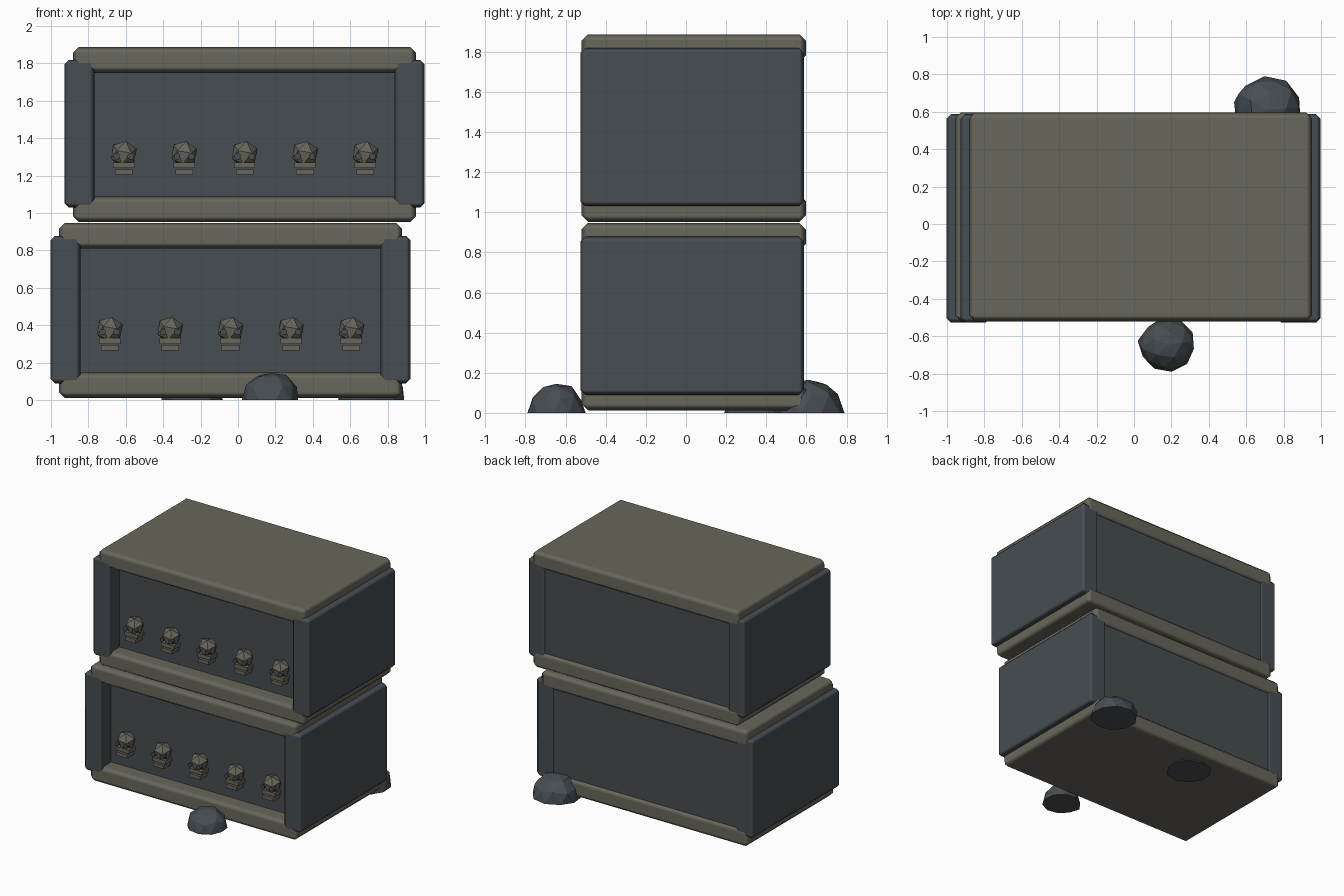
import bpy, bmesh, math, random
from mathutils import Vector, Matrix

if "Cube" in bpy.data.objects:
    bpy.data.objects.remove(bpy.data.objects["Cube"])

random.seed(4)


def material(name, rgb):
    m = bpy.data.materials.new(name)
    m.diffuse_color = (*rgb, 1)
    m.use_nodes = True
    m.node_tree.nodes["Principled BSDF"].inputs["Base Color"].default_value = m.diffuse_color
    return m


STONE = material("olive stone", (0.140, 0.135, 0.105))
SLATE = material("dark slate", (0.063, 0.075, 0.085))


def finish(bm, name, mats):
    bmesh.ops.recalc_face_normals(bm, faces=bm.faces)
    me = bpy.data.meshes.new(name)
    bm.to_mesh(me)
    bm.free()
    for m in mats:
        me.materials.append(m)
    ob = bpy.data.objects.new(name, me)
    bpy.context.collection.objects.link(ob)
    return ob


def add_box(bm, lo, hi, index=0):
    lo, hi = Vector(lo), Vector(hi)
    mat = Matrix.Translation((lo + hi) / 2) @ Matrix.Diagonal((*(hi - lo), 1))
    verts = bmesh.ops.create_cube(bm, size=1, matrix=mat)["verts"]
    for f in {f for v in verts for f in v.link_faces}:
        f.material_index = index
    return verts


def block(name, lo, hi, mat, bevel=0.0):
    bm = bmesh.new()
    add_box(bm, lo, hi)
    ob = finish(bm, name, [mat])
    if bevel:
        b = ob.modifiers.new("edge", "BEVEL")
        b.width, b.segments = bevel, 1
        b.harden_normals = True
        bpy.context.view_layer.objects.active = ob
        ob.select_set(True)
        bpy.ops.object.shade_smooth_by_angle(angle=math.radians(50))
        ob.select_set(False)
    return ob


def skull(name, x, y, z):
    """Small faceted skull: cranium, cheek, jaw and two dark eyes."""
    bm = bmesh.new()
    turn = (Matrix.Translation((x, y, z + 0.112))
            @ Matrix.Rotation(math.radians(10), 4, "Y")
            @ Matrix.Rotation(math.radians(22), 4, "X")
            @ Matrix.Rotation(math.radians(18), 4, "Z"))
    bmesh.ops.create_icosphere(bm, subdivisions=1, radius=0.073, matrix=turn)
    add_box(bm, (x - 0.057, y - 0.05, z + 0.036), (x + 0.057, y + 0.05, z + 0.066))
    add_box(bm, (x - 0.047, y - 0.058, z), (x + 0.047, y + 0.05, z + 0.029))
    for s in (-1, 1):
        eye = (Matrix.Translation((x + s * 0.038, y - 0.05, z + 0.099))
               @ Matrix.Rotation(math.pi / 2, 4, "X") @ Matrix.Rotation(math.pi / 8, 4, "Z"))
        vs = bmesh.ops.create_cone(bm, cap_ends=True, segments=8, radius1=0.018,
                                   radius2=0.018, depth=0.04, matrix=eye)["verts"]
        for f in {f for v in vs for f in v.link_faces}:
            f.material_index = 1
    return finish(bm, name, [STONE, SLATE])


def rock(name, x, y, rx, ry, h):
    """Half-buried faceted boulder."""
    bm = bmesh.new()
    bmesh.ops.create_icosphere(bm, subdivisions=2, radius=1)
    bmesh.ops.rotate(bm, verts=bm.verts, matrix=Matrix.Rotation(random.uniform(0, 6), 3, "Z"))
    for v in bm.verts:
        v.co *= random.uniform(0.93, 1.04)
    bmesh.ops.dissolve_limit(bm, angle_limit=math.radians(14), verts=bm.verts, edges=bm.edges)
    cut = bmesh.ops.bisect_plane(bm, geom=bm.verts[:] + bm.edges[:] + bm.faces[:],
                                 plane_co=(0, 0, 0), plane_no=(0, 0, 1), clear_inner=True)
    rim = [e for e in cut["geom_cut"] if isinstance(e, bmesh.types.BMEdge)]
    bmesh.ops.contextual_create(bm, geom=rim)
    # fit to the wanted footprint and height
    ext = [(min(v.co[i] for v in bm.verts), max(v.co[i] for v in bm.verts)) for i in range(3)]
    for v in bm.verts:
        t = [(v.co[i] - ext[i][0]) / (ext[i][1] - ext[i][0]) for i in range(3)]
        v.co = (x + (2 * t[0] - 1) * rx, y + (2 * t[1] - 1) * ry, t[2] * h)
    return finish(bm, name, [SLATE])


# two stacked chests: slabs, side walls, recessed body and a row of skulls
for level, cx, z in (("lower", -0.04, 0.012), ("upper", 0.035, 0.952)):
    for part, za in (("base_slab", 0.0), ("top_slab", 0.798)):
        block(f"{level}_{part}", (cx - 0.918, -0.52, z + za),
              (cx + 0.918, 0.597, z + za + 0.137), STONE, 0.032)
    for side, s in (("left", -1), ("right", 1)):
        xs = sorted((cx + s * 0.803, cx + s * 0.963))
        block(f"{level}_{side}_wall", (xs[0], -0.527, z + 0.078),
              (xs[1], 0.587, z + 0.866), SLATE, 0.024)
    block(f"{level}_body", (cx - 0.83, -0.40, z + 0.1), (cx + 0.83, 0.572, z + 0.83), SLATE)
    for i in range(5):
        skull(f"{level}_skull_{i + 1}", cx + (i - 2) * 0.323, -0.43, z + 0.253)

# boulders around and under the stack
rock("front_rock", 0.17, -0.645, 0.15, 0.145, 0.145)
rock("back_rock", 0.712, 0.615, 0.177, 0.175, 0.165)
rock("hidden_rock", -0.245, 0.355, 0.165, 0.165, 0.14)
